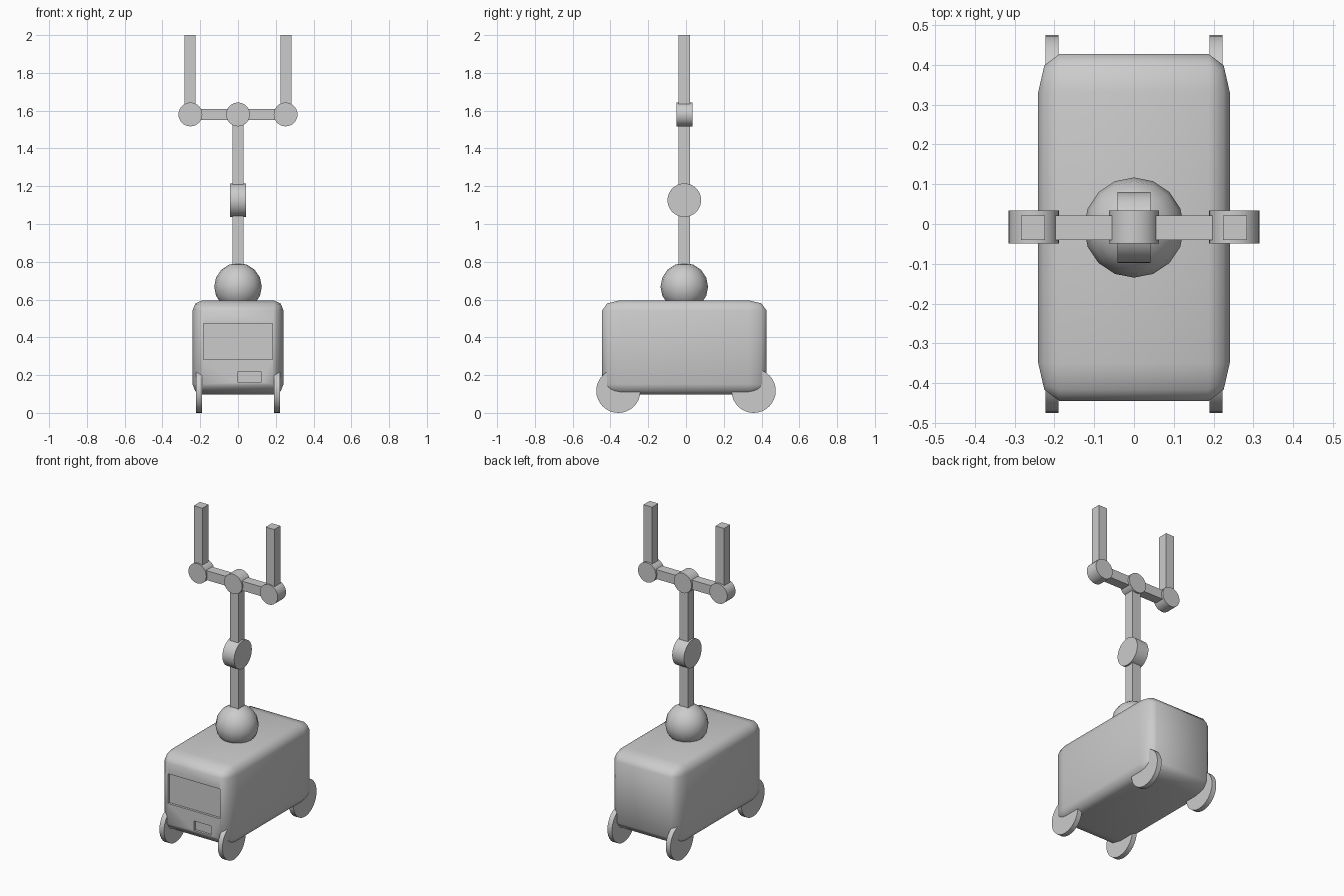
import bpy
from math import pi

if "Cube" in bpy.data.objects:
    bpy.data.objects.remove(bpy.data.objects["Cube"])

YC = -0.009  # common centre line of body and arm


def box(name, x0, x1, y0, y1, z0, z1):
    bpy.ops.mesh.primitive_cube_add(
        size=2, location=((x0 + x1) / 2, (y0 + y1) / 2, (z0 + z1) / 2))
    ob = bpy.context.object
    ob.name = name
    ob.scale = ((x1 - x0) / 2, (y1 - y0) / 2, (z1 - z0) / 2)
    return ob


def disc(name, loc, radius, width, axis):
    rot = (0, pi / 2, 0) if axis == 'X' else (pi / 2, 0, 0)
    bpy.ops.mesh.primitive_cylinder_add(
        vertices=32, radius=radius, depth=width, location=loc, rotation=rot)
    ob = bpy.context.object
    ob.name = name
    bpy.ops.object.shade_smooth_by_angle(angle=0.6)
    return ob


def bar(name, x0, x1, z0, z1):
    return box(name, x0, x1, YC - 0.031, YC + 0.031, z0, z1)


# body: rounded box, rounding stretched with its proportions
body = box("body", -0.241, 0.241, -0.445, 0.427, 0.097, 0.596)
bevel = body.modifiers.new("rounding", 'BEVEL')
bevel.width = 0.22
bevel.segments = 2

# recessed screen and slot on the front
for name, x0, x1, z0, z1 in (("screen", -0.183, 0.183, 0.283, 0.472),
                             ("slot", 0.0, 0.122, 0.16, 0.22)):
    cutter = box(name + "_cutter", x0, x1, -0.5, -0.43, z0, z1)
    cutter.hide_render = True
    cutter.hide_set(True)
    cut = body.modifiers.new(name, 'BOOLEAN')
    cut.object = cutter
    cut.solver = 'EXACT'
bpy.context.view_layer.objects.active = body
body.select_set(True)
for m in [m.name for m in body.modifiers]:
    bpy.ops.object.modifier_apply(modifier=m)
bpy.ops.object.select_all(action='DESELECT')
body.select_set(True)
bpy.ops.object.shade_smooth_by_angle(angle=0.9)
for ob in [o for o in bpy.data.objects if o.name.endswith("_cutter")]:
    bpy.data.objects.remove(ob)

# wheels
for sx in (-1, 1):
    for sy in (-1, 1):
        disc("wheel", (sx * 0.206, sy * 0.358, 0.117), 0.117, 0.032, 'X')

# ball shoulder
bpy.ops.mesh.primitive_uv_sphere_add(
    segments=16, ring_count=8, radius=0.126, location=(0, YC, 0.668))
bpy.context.object.name = "shoulder_ball"
bpy.ops.object.shade_smooth()

# arm with elbow joint
bar("lower_arm", -0.03, 0.03, 0.7, 1.125)
bar("upper_arm", -0.03, 0.03, 1.125, 1.58)
disc("elbow_joint", (0, YC, 1.126), 0.089, 0.083, 'X')

# gripper: wrist joint, cross bars, finger joints and fingers
disc("wrist_joint", (0, YC + 0.001, 1.58), 0.063, 0.083, 'Y')
for s in (-1, 1):
    bar("cross_bar", min(0, s * 0.25), max(0, s * 0.25), 1.55, 1.61)
    disc("finger_joint", (s * 0.252, YC + 0.001, 1.58), 0.063, 0.083, 'Y')
    bar("finger", s * 0.254 - 0.03, s * 0.254 + 0.03, 1.58, 2.0)
